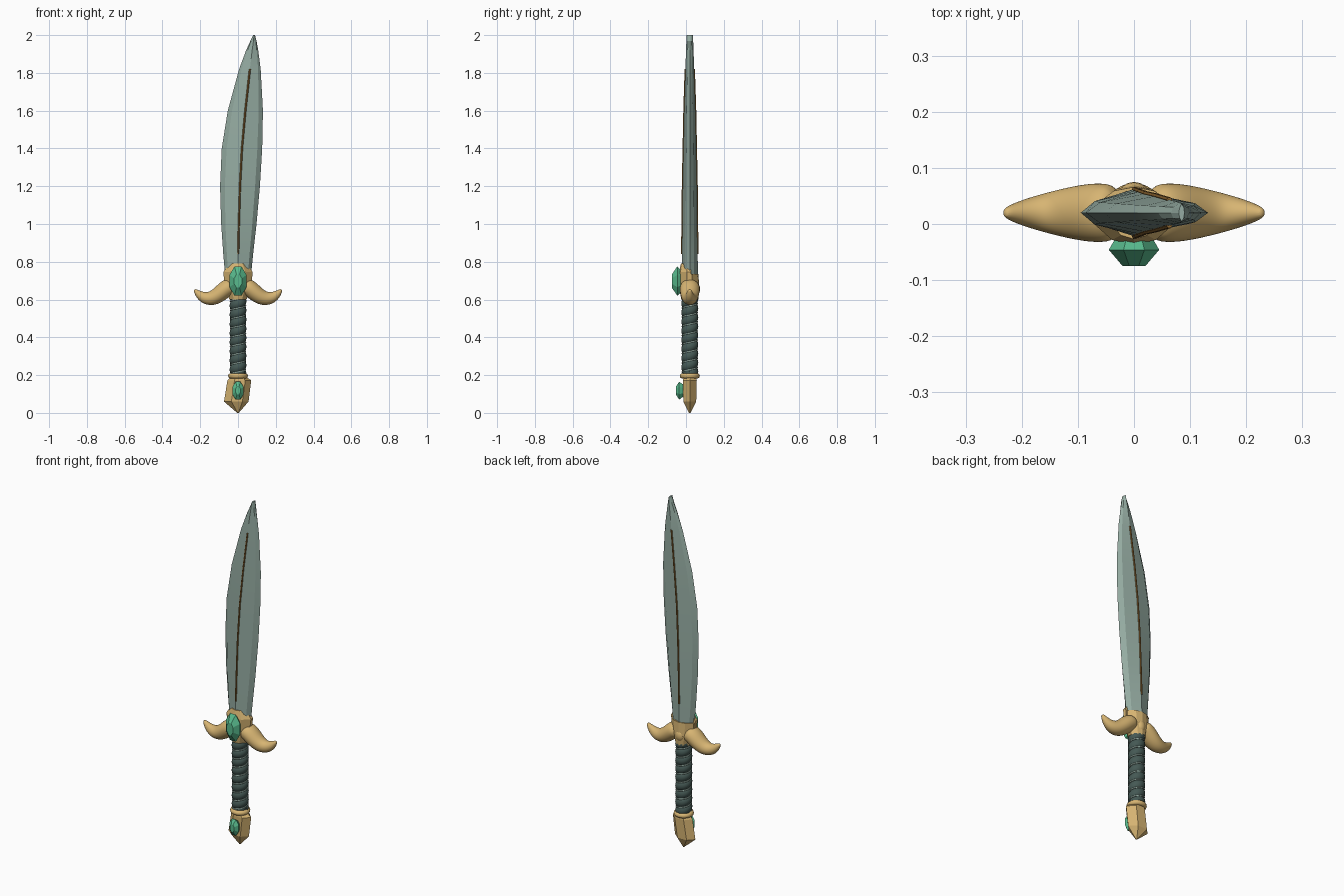
import bpy, bmesh, math
from mathutils import Vector

cube = bpy.data.objects.get("Cube")
if cube:
    bpy.data.objects.remove(cube, do_unlink=True)

CY = 0.02  # depth of the dagger's middle plane


def material(name, rgb):
    m = bpy.data.materials.new(name)
    m.use_nodes = True
    m.diffuse_color = (*rgb, 1)
    m.node_tree.nodes["Principled BSDF"].inputs["Base Color"].default_value = (*rgb, 1)
    return m


steel = material("grey_green_steel", (0.30, 0.41, 0.36))
gold = material("gold", (0.68, 0.46, 0.17))
bronze = material("dark_bronze", (0.26, 0.13, 0.03))
leather = material("dark_teal_leather", (0.06, 0.10, 0.09))
jade = material("green_gem", (0.10, 0.50, 0.27))


def shade(ob, angle):
    bpy.ops.object.select_all(action='DESELECT')
    bpy.context.view_layer.objects.active = ob
    ob.select_set(True)
    bpy.ops.object.shade_smooth_by_angle(angle=math.radians(angle))


def loft(name, rings, mat, smooth=0, subdivide=0):
    """Skin closed rings of points and cap both ends."""
    bm = bmesh.new()
    loops = [[bm.verts.new(p) for p in ring] for ring in rings]
    n = len(loops[0])
    for a, b in zip(loops, loops[1:]):
        for i in range(n):
            j = (i + 1) % n
            bm.faces.new((a[i], a[j], b[j], b[i]))
    bm.faces.new(loops[0])
    bm.faces.new(loops[-1])
    bmesh.ops.recalc_face_normals(bm, faces=bm.faces)
    me = bpy.data.meshes.new(name)
    bm.to_mesh(me)
    bm.free()
    ob = bpy.data.objects.new(name, me)
    bpy.context.collection.objects.link(ob)
    me.materials.append(mat)
    if smooth:
        shade(ob, smooth)
    if subdivide:
        ob.modifiers.new("round", 'SUBSURF').levels = subdivide
        ob.modifiers["round"].render_levels = subdivide
    return ob


def sweep(path, radii, ref, sides):
    """Rings of (in-plane, sideways) radii along a path."""
    pts = [Vector(p) for p in path]
    rings = []
    for i, p in enumerate(pts):
        t = (pts[min(i + 1, len(pts) - 1)] - pts[max(i - 1, 0)]).normalized()
        n = t.cross(Vector(ref)).normalized()
        b = n.cross(t)
        ra, rb = radii[i]
        angles = [math.tau * k / sides for k in range(sides)]
        rings.append([p + n * ra * math.cos(a) + b * rb * math.sin(a) for a in angles])
    return rings


# Blade: height, left edge, right edge, half thickness at the ridge
sections = [(0.66, -.062, .062, .043), (0.84, -.078, .080, .042),
            (1.0, -.089, .098, .040), (1.2, -.095, .116, .038),
            (1.4, -.086, .128, .034), (1.6, -.054, .132, .030),
            (1.82, .006, .120, .023), (1.92, .043, .107, .020),
            (1.97, .066, .098, .018), (2.0, .080, .090, .016)]
blade_rings = []
for z, l, r, h in sections:
    w, m = (r - l) * .12, (l + r) / 2
    front = [(l + w, -.55 * h), (m, -h), (r - w, -.55 * h)]
    outline = [(l, 0)] + front + [(r, 0)] + [(x, -y) for x, y in reversed(front)]
    blade_rings.append([(x, CY + y, z) for x, y in outline])
loft("blade", blade_rings, steel, 12)

# Thin inlay along the ridge on both faces
for side, label in ((-1, "front"), (1, "back")):
    path = [((l + r) / 2, CY + side * h, z) for z, l, r, h in sections[1:7]]
    loft(label + "_blade_inlay", sweep(path, [(.005, .005)] * len(path), (0, 1, 0), 6), bronze)

# Curled guard arms: distance from the middle, height, radius, depth radius
arm = [(.025, .675, .045, .050), (.06, .662, .048, .056), (.095, .630, .045, .052),
       (.135, .605, .042, .043), (.175, .606, .034, .032), (.205, .625, .023, .021),
       (.222, .643, .013, .013), (.230, .653, .006, .007)]
for side, label in ((1, "left"), (-1, "right")):
    path = [(side * x, CY, z) for x, z, r, d in arm]
    loft(label + "_guard_arm", sweep(path, [(r, d) for x, z, r, d in arm], (0, 1, 0), 12),
         gold, 60, 2)


# Faceted collar halves around the base of the blade
def collar(name, rows, side):
    rings = []
    for z, x, d in rows:
        profile = [(-1, -.1), (-1, .25), (-.5, .85), (0, 1), (.5, .85), (1, .25), (1, -.1)]
        rings.append([(x * u, CY + side * d * v, z) for u, v in profile])
    loft(name, rings, gold)


collar("front_collar", [(.60, .045, .045), (.66, .068, .056), (.745, .078, .057), (.79, .047, .047)], -1)
collar("back_collar", [(.60, .045, .045), (.66, .065, .050), (.735, .072, .046)], 1)

# Small rounded boss on the back of the guard
bpy.ops.mesh.primitive_uv_sphere_add(segments=16, ring_count=10, radius=1, location=(0, CY + .03, .655))
boss = bpy.context.object
boss.name = "back_boss"
boss.scale = (.028, .025, .035)
boss.data.materials.append(gold)
shade(boss, 60)

# Grip core with a leather cord and a thin wire wound around it
bpy.ops.mesh.primitive_cylinder_add(vertices=24, radius=.038, depth=.43, location=(0, CY, .405))
core = bpy.context.object
core.name = "grip_core"
core.data.materials.append(leather)
shade(core, 40)


def winding(name, radius, thick, tall, phase, mat, sides):
    turns, steps = 8.5, 20
    path = []
    count = int(turns * steps)
    for i in range(count + 1):
        a = math.tau * i / steps + phase
        path.append((radius * math.cos(a), CY + radius * math.sin(a), .205 + .41 * i / count))
    loft(name, sweep(path, [(thick, tall)] * len(path), (0, 0, 1), sides), mat, 60)


winding("grip_cord", .035, .010, .022, 0, leather, 8)
winding("grip_wire", .0405, .0035, .0035, math.pi, steel, 6)

# Ring under the grip
bpy.ops.mesh.primitive_torus_add(major_segments=28, minor_segments=10, major_radius=.039,
                                 minor_radius=.014, location=(0, CY, .196))
ring = bpy.context.object
ring.name = "pommel_ring"
ring.data.materials.append(gold)
shade(ring, 60)

# Skewed, faceted pommel: height, left edge, right edge, half depth
pommel = []
for z, l, r, d in [(0, -.004, .004, .004), (.06, -.074, .056, .034),
                   (.172, -.056, .070, .037), (.195, -.035, .038, .034)]:
    m, h = (l + r) / 2, (r - l) / 2
    pommel.append([(m + h * u, CY + d * v, z) for u, v in
                   [(-1, 0), (-.4, -1), (.5, -1), (1, 0), (.4, 1), (-.5, 1)]])
loft("pommel", pommel, gold)


# Cut gems set in the front
def gem(name, z, rx, rz, back, girdle, face):
    rings = []
    for y, s in ((back, .6), (girdle, 1), (face, .45)):
        angles = [math.tau * (k + .5) / 8 for k in range(8)]
        rings.append([(s * rx * 1.08 * math.cos(a), y, z + s * rz * 1.08 * math.sin(a)) for a in angles])
    loft(name, rings, jade)


gem("guard_gem", .698, .045, .078, -.015, -.046, -.075)
gem("pommel_gem", .118, .030, .047, -.008, -.036, -.054)
